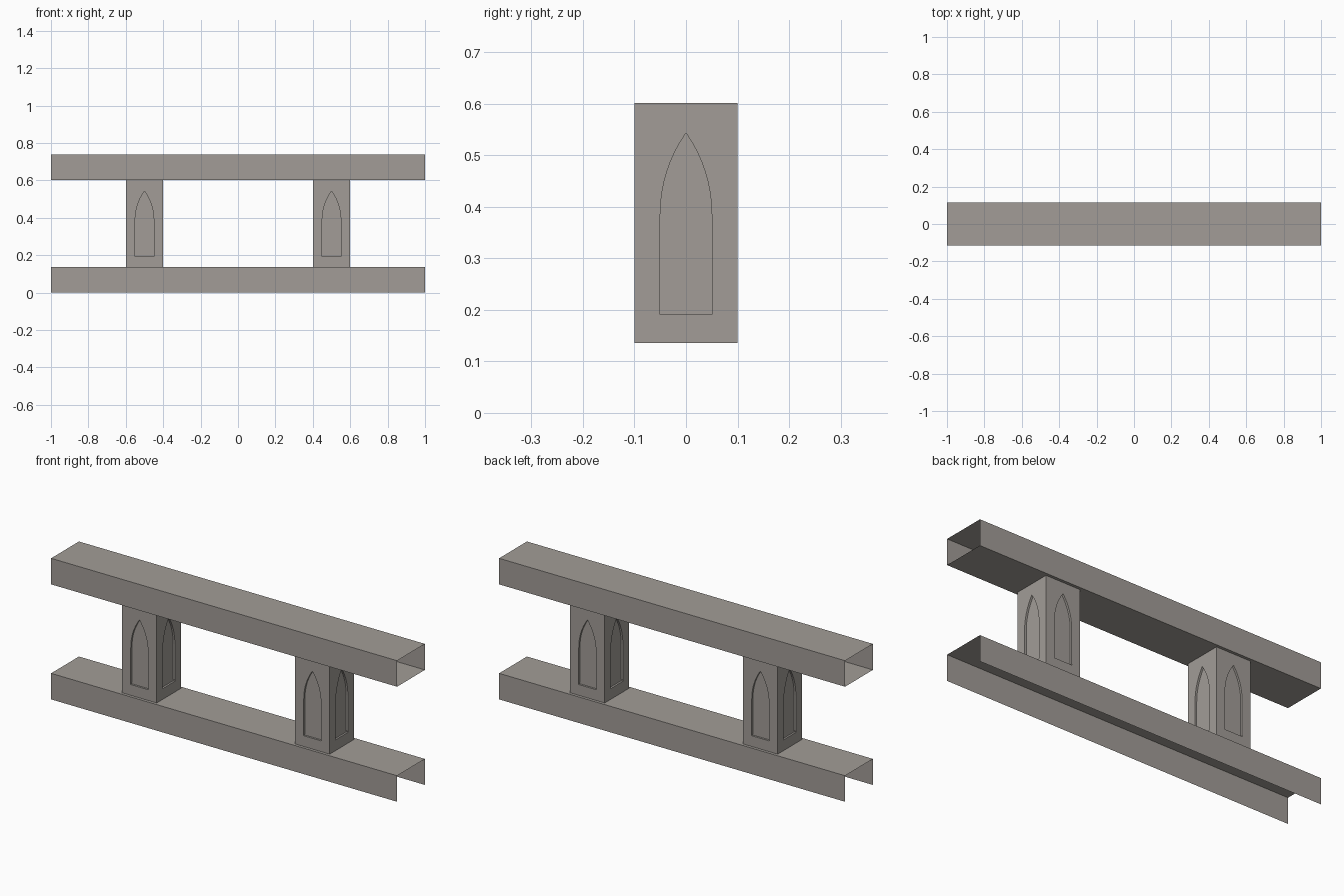
import bpy
import math
from mathutils import Matrix, Vector

if "Cube" in bpy.data.objects:
    bpy.data.objects.remove(bpy.data.objects["Cube"])

stone = bpy.data.materials.new("grey_stone")
stone.diffuse_color = (0.36, 0.335, 0.31, 1)
stone.use_nodes = True
stone.node_tree.nodes["Principled BSDF"].inputs["Base Color"].default_value = stone.diffuse_color


def make_object(name, verts, faces):
    mesh = bpy.data.meshes.new(name)
    mesh.from_pydata(verts, [], faces)
    mesh.materials.append(stone)
    obj = bpy.data.objects.new(name, mesh)
    bpy.context.collection.objects.link(obj)
    return obj


def rail(name, profile, closed):
    """Thin shell swept along x from a (y, z) profile, open at both ends."""
    n = len(profile)
    verts = [(x, y, z) for y, z in profile for x in (-1, 1)]
    faces = []
    for i in range(n if closed else n - 1):
        j = (i + 1) % n
        faces.append((2 * i, 2 * i + 1, 2 * j + 1, 2 * j))
    return make_object(name, verts, faces)


Z_LOW, Z_MID, Z_HIGH = 0.136, 0.601, 0.737   # base top, rail underside, rail top
RAIL_Y, POST, DEPTH = 0.115, 0.1, 0.01

# Base rail is open underneath, top rail is a full tube
rail("base_rail", [(-RAIL_Y, 0), (-RAIL_Y, Z_LOW), (RAIL_Y, Z_LOW), (RAIL_Y, 0)], False)
rail("top_rail", [(-RAIL_Y, Z_MID), (-RAIL_Y, Z_HIGH), (RAIL_Y, Z_HIGH), (RAIL_Y, Z_MID)], True)


def arch_half():
    """Right half of the pointed arch, from sill centre up to the apex."""
    w, sill, spring, apex = 0.05, 0.192, 0.385, 0.543
    rise = apex - spring
    radius = (w * w + rise * rise) / (2 * w)
    sweep = math.asin(rise / radius)
    pts = [(0, sill), (w + 0.001, sill), (w + 0.002, sill + 0.004), (w, sill + 0.008)]
    for i in range(8):
        a = sweep * i / 8
        pts.append((w - radius + radius * math.cos(a), spring + radius * math.sin(a)))
    return pts + [(0, apex)]


def post(name, x):
    verts, faces = [], []
    half = arch_half()
    loop = half + [(-u, z) for u, z in reversed(half[1:-1])]
    n = len(loop)
    for side in range(4):
        turn = Matrix.Rotation(side * math.pi / 2, 3, 'Z')

        def add(points, depth=0):
            start = len(verts)
            for u, z in points:
                verts.append(turn @ Vector((u, depth - POST, z)) + Vector((x, 0, 0)))
            return list(range(start, len(verts)))

        # Wall around the niche, in two mirrored halves
        frame = [(0, Z_LOW), (POST, Z_LOW), (POST, Z_MID), (0, Z_MID)] + half[::-1]
        faces.append(add(frame))
        faces.append(add([(-u, z) for u, z in frame])[::-1])
        # Sunken niche
        rim, back = add(loop), add(loop, DEPTH)
        faces.append(back)
        for i in range(n):
            j = (i + 1) % n
            faces.append((rim[i], rim[j], back[j], back[i]))
    return make_object(name, verts, faces)


post("left_post", -0.5)
post("right_post", 0.5)
